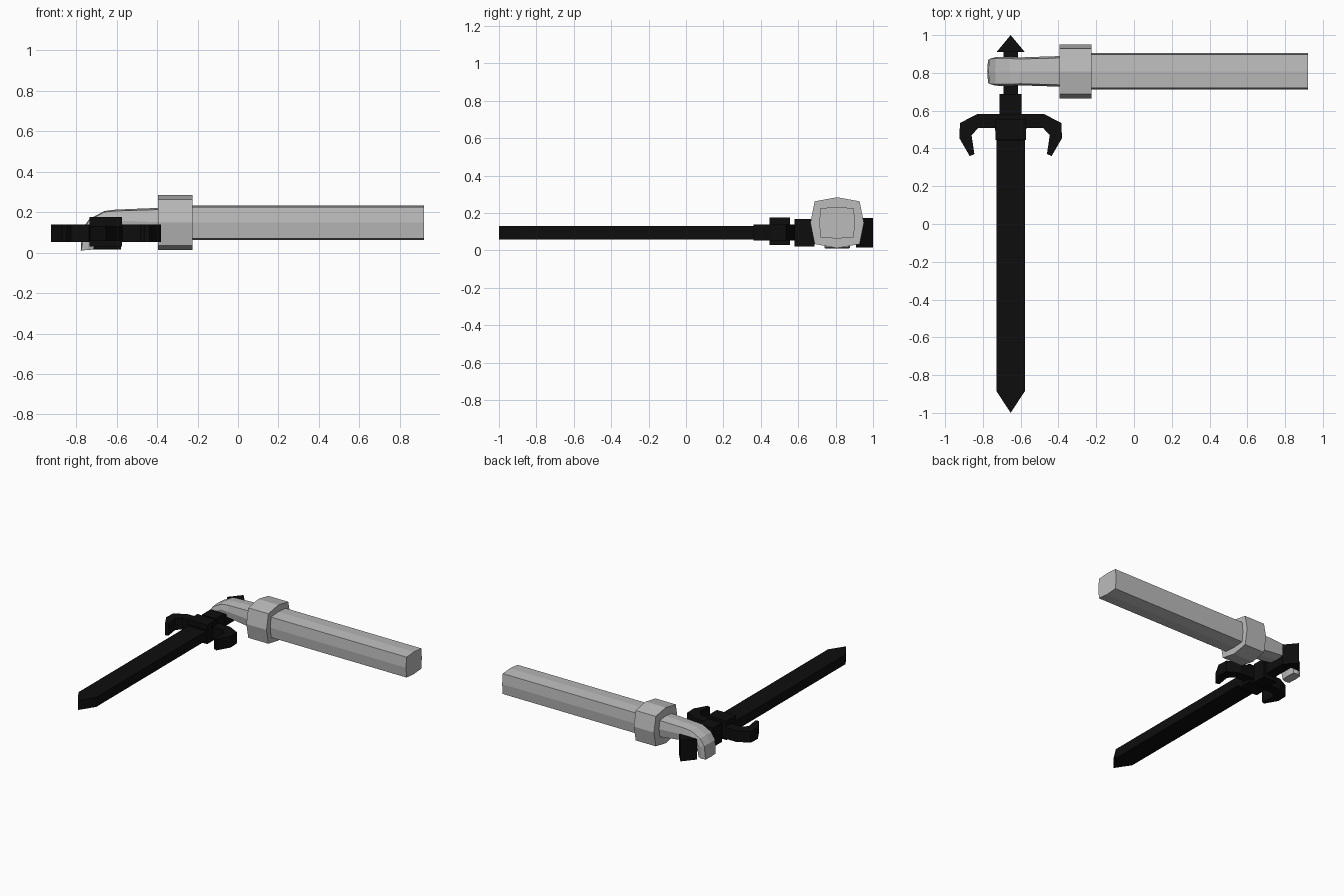
import bpy, bmesh
from mathutils import Vector

if "Cube" in bpy.data.objects:
    bpy.data.objects.remove(bpy.data.objects["Cube"])


def material(name, value):
    m = bpy.data.materials.new(name)
    m.diffuse_color = (value, value, value, 1)
    m.use_nodes = True
    m.node_tree.nodes["Principled BSDF"].inputs["Base Color"].default_value = m.diffuse_color
    return m


GREY = material("pale grey", 0.5)
BLACK = material("near black", 0.004)
ARM_Y, SWORD_X, SWORD_Z = 0.808, -0.653, 0.094


def finish(name, bm, mat):
    bmesh.ops.recalc_face_normals(bm, faces=bm.faces[:])
    me = bpy.data.meshes.new(name)
    bm.to_mesh(me)
    bm.free()
    me.materials.append(mat)
    ob = bpy.data.objects.new(name, me)
    bpy.context.collection.objects.link(ob)
    return ob


def limb(name, stations, corner):
    """Loft of eight-sided rings; station = outer (x, z), inner (x, z), half width."""
    c = corner
    ring = [(0, 1), (c, c), (1, 0), (c, -c), (0, -1), (-c, -c), (-1, 0), (-c, c)]
    bm = bmesh.new()
    loops = []
    for ox, oz, ix, iz, w in stations:
        mid = Vector(((ox + ix) / 2, ARM_Y, (oz + iz) / 2))
        half = Vector(((ox - ix) / 2, 0, (oz - iz) / 2))
        loops.append([bm.verts.new(mid + half * v + Vector((0, u * w, 0))) for u, v in ring])
    for a, b in zip(loops, loops[1:]):
        for i in range(8):
            j = (i + 1) % 8
            bm.faces.new((a[i], a[j], b[j], b[i]))
    bm.faces.new(loops[0])
    bm.faces.new(loops[-1])
    return finish(name, bm, GREY)


def plate(name, half_outline, z0, z1):
    """Extruded outline, mirrored about the sword axis; points are (offset x, y)."""
    pts = half_outline + [(-x, y) for x, y in reversed(half_outline) if x > 0]
    bm = bmesh.new()
    face = bm.faces.new([bm.verts.new((SWORD_X + x, y, z0)) for x, y in pts])
    top = bmesh.ops.extrude_face_region(bm, geom=[face])
    bmesh.ops.translate(bm, vec=(0, 0, z1 - z0),
                        verts=[g for g in top["geom"] if isinstance(g, bmesh.types.BMVert)])
    return finish(name, bm, BLACK)


# Arm: sleeve, cuff and a hand curling down round the grip
limb("sleeve", [(0.92, 0.232, 0.92, 0.063, 0.096), (-0.3, 0.232, -0.3, 0.063, 0.096)], 0.92)
limb("cuff", [(-0.225, 0.284, -0.225, 0.012, 0.143), (-0.395, 0.284, -0.395, 0.012, 0.143)], 0.84)
limb("hand", [
    (-0.36, 0.222, -0.36, 0.075, 0.082),
    (-0.605, 0.212, -0.605, 0.105, 0.074),
    (-0.66, 0.205, -0.645, 0.125, 0.077),
    (-0.735, 0.165, -0.685, 0.115, 0.077),
    (-0.77, 0.115, -0.70, 0.09, 0.075),
    (-0.777, 0.010, -0.71, 0.015, 0.068)], 0.88)

# Sword: blade, hooked guard, blocks, grip and pommel
plate("blade", [(0, -1), (0.075, -0.885), (0.075, 0.5), (0, 0.5)], 0.058, 0.130)
plate("guard", [(0, 0.44), (0.075, 0.44), (0.083, 0.508), (0.172, 0.508), (0.207, 0.47),
                (0.192, 0.37), (0.217, 0.36), (0.272, 0.455), (0.268, 0.535),
                (0.177, 0.582), (0, 0.582)], 0.052, 0.138)
plate("guard_block", [(0, 0.446), (0.08, 0.446), (0.08, 0.557), (0, 0.557)], 0.03, 0.175)
plate("collar", [(0, 0.58), (0.058, 0.58), (0.058, 0.688), (0, 0.688)], 0.02, 0.167)
plate("grip", [(0, 0.68), (0.038, 0.68), (0.038, 0.92), (0, 0.92)], 0.05, 0.135)
plate("pommel", [(0, 0.91), (0.075, 0.91), (0, 1.0)], 0.015, 0.172)
